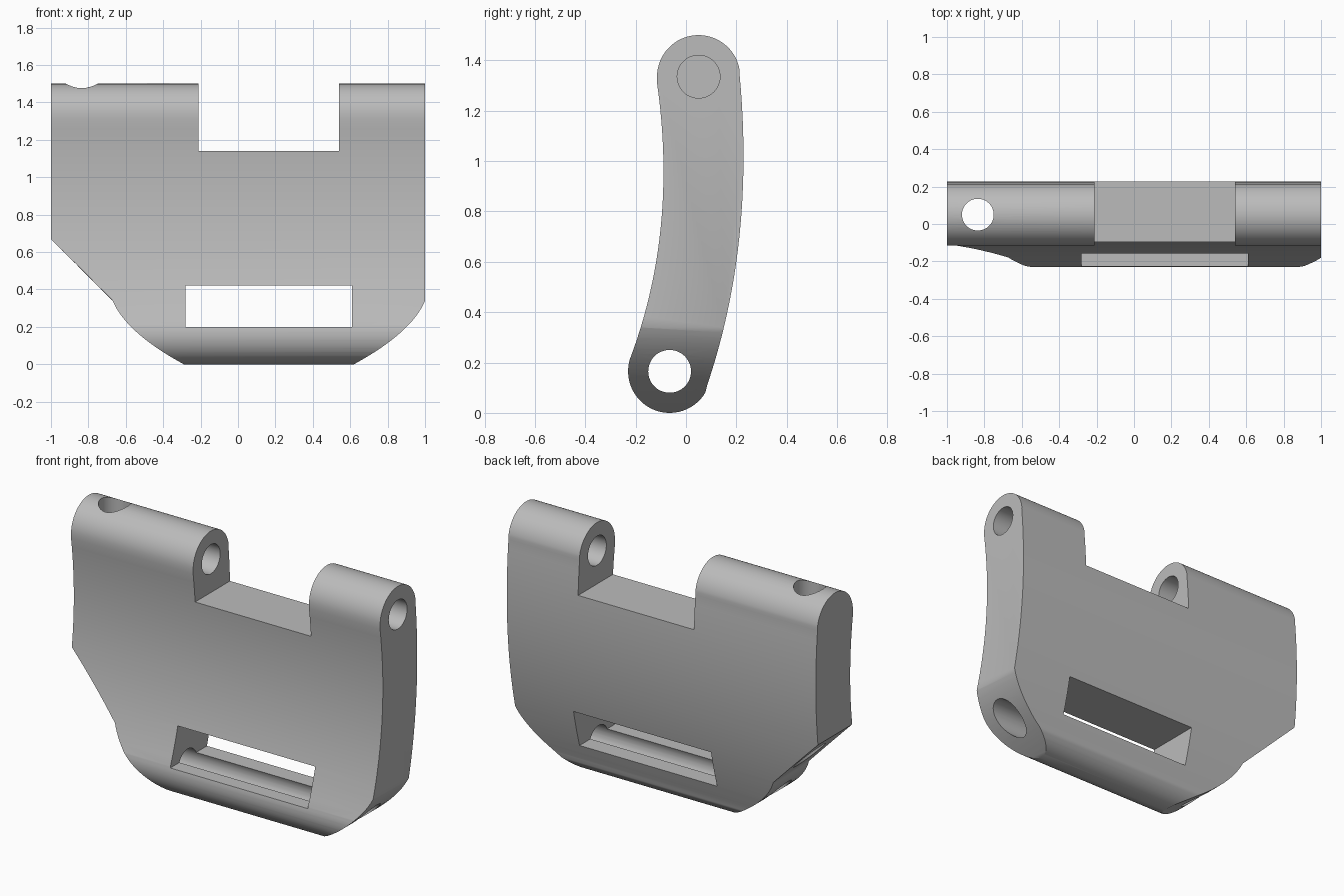
import bpy, bmesh, math
from mathutils import Vector

if "Cube" in bpy.data.objects:
    bpy.data.objects.remove(bpy.data.objects["Cube"])

grey = bpy.data.materials.new("plain grey")
grey.use_nodes = True
GREY = (0.5, 0.5, 0.5, 1)
grey.diffuse_color = GREY
grey.node_tree.nodes["Principled BSDF"].inputs["Base Color"].default_value = GREY


def bend(a, mid, b, n):
    """Shallow curve from a to b passing through mid."""
    a, mid, b = Vector(a), Vector(mid), Vector(b)
    c = mid * 2 - (a + b) / 2
    return [a * (1 - t) ** 2 + c * 2 * t * (1 - t) + b * t * t
            for t in (i / n for i in range(n + 1))]


def arc(centre, r, start, end, n):
    """Circular arc, angles in degrees."""
    return [Vector((centre[0] + r * math.cos(t), centre[1] + r * math.sin(t)))
            for t in (math.radians(start + (end - start) * i / n) for i in range(n + 1))]


def prism(name, points, axis, low, high):
    """Extrude a flat outline along the x, y or z axis."""
    place = {"x": lambda p, d: (d, p[0], p[1]),
             "y": lambda p, d: (p[0], d, p[1]),
             "z": lambda p, d: (p[0], p[1], d)}[axis]
    bm = bmesh.new()
    ends = [[bm.verts.new(place(p, d)) for p in points] for d in (low, high)]
    for ring in ends:
        bm.faces.new(ring)
    for i in range(len(points)):
        j = (i + 1) % len(points)
        bm.faces.new((ends[0][i], ends[0][j], ends[1][j], ends[1][i]))
    bmesh.ops.recalc_face_normals(bm, faces=bm.faces)
    mesh = bpy.data.meshes.new(name)
    bm.to_mesh(mesh)
    bm.free()
    mesh.materials.append(grey)
    obj = bpy.data.objects.new(name, mesh)
    bpy.context.collection.objects.link(obj)
    return obj


def box(x0, x1, z0, z1):
    return [(x0, z0), (x1, z0), (x1, z1), (x0, z1)]


def bore(centre, r=0.085):
    return arc(centre, r, 0, 360, 48)[:-1]


def combine(body, tool, operation="DIFFERENCE"):
    mod = body.modifiers.new(tool.name, "BOOLEAN")
    mod.object, mod.operation, mod.solver = tool, operation, "EXACT"
    bpy.context.view_layer.objects.active = body
    bpy.ops.object.modifier_apply(modifier=mod.name)
    bpy.data.objects.remove(tool)


# Curved side profile with a round barrel at each end
TOP, BOTTOM, R = (0.05, 1.335), (-0.065, 0.165), 0.165
profile = (arc(TOP, R, 8, 180, 32)
           + bend((-0.115, 1.31), (-0.1, 0.74), (-0.224, 0.21), 24)
           + arc(BOTTOM, R, 166, 329, 32)
           + bend((0.084, 0.11), (0.212, 0.7), (0.213, 1.34), 24))
plate = prism("hinge_plate", profile, "x", -1.2, 1.2)

# Front outline with the cut lower corners
outline = ([(1, 1.6), (-1, 1.6), (-1, 0.67)]
           + bend((-0.67, 0.34), (-0.54, 0.17), (-0.29, 0), 16)
           + [(-0.29, -0.1), (0.62, -0.1)]
           + bend((0.62, 0), (0.87, 0.17), (1, 0.34), 16))
combine(plate, prism("outline", outline, "y", -0.6, 0.6), "INTERSECT")

# Notch between the upper lugs, and the lower slot
combine(plate, prism("notch", box(-0.21, 0.54, 1.14, 1.7), "y", -0.6, 0.6))
combine(plate, prism("slot", box(-0.28, 0.61, 0.2, 0.42), "y", -0.6, 0.6))

# Pin bores: blind at the top, open at the bottom, plus one vertical hole
combine(plate, prism("upper_bore", bore(TOP), "x", -0.7, 1.2))
combine(plate, prism("lower_bore", bore(BOTTOM), "x", -1.2, 1.2))
combine(plate, prism("vertical_hole", bore((-0.835, 0.05)), "z", -0.2, 1.8))

plate.select_set(True)
bpy.context.view_layer.objects.active = plate
bpy.ops.object.shade_smooth_by_angle(angle=math.radians(30))
